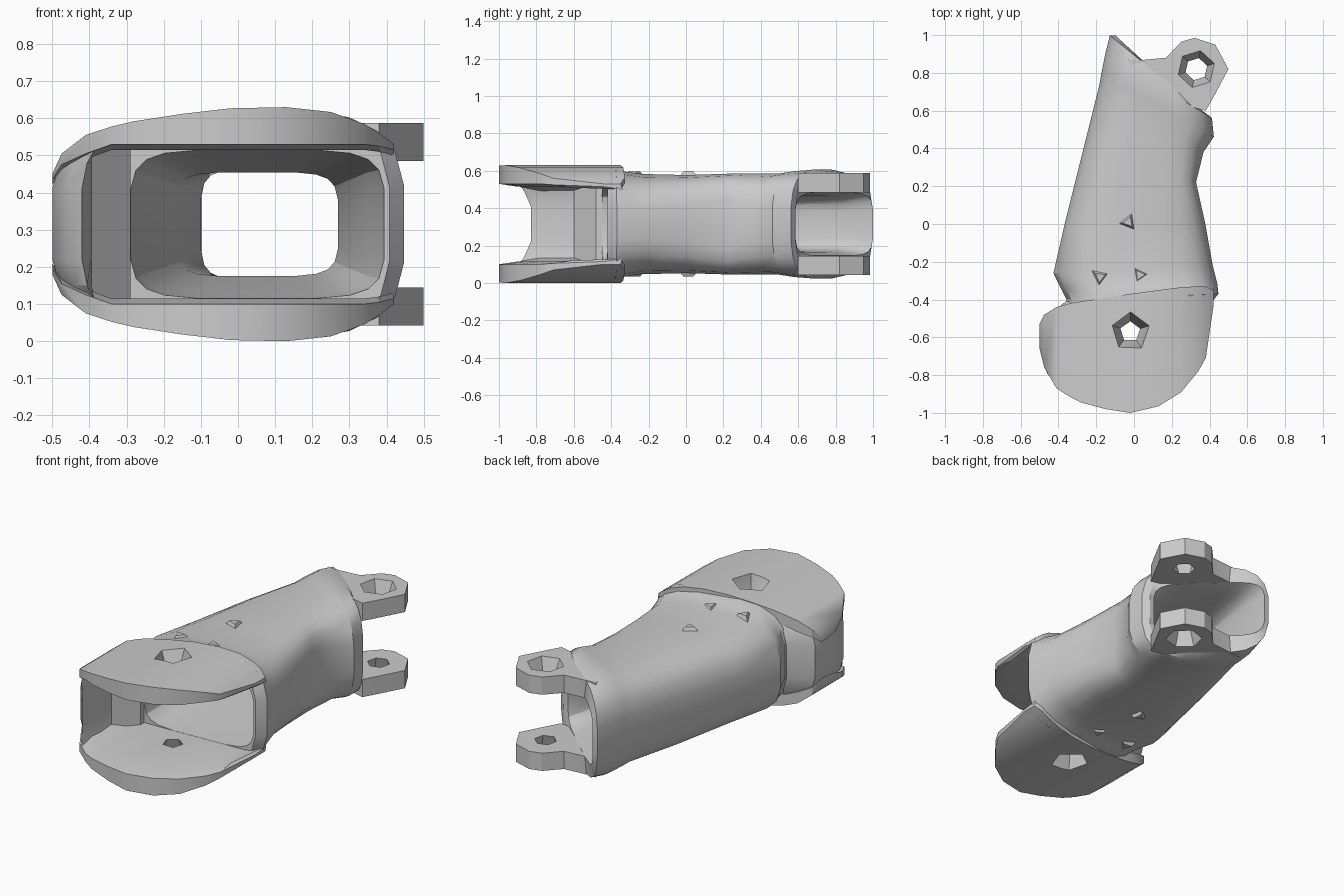
import bpy, bmesh, math

if "Cube" in bpy.data.objects:
    bpy.data.objects.remove(bpy.data.objects["Cube"], do_unlink=True)

MID = 0.315   # height of the mirror plane
SIDES = 20

grey = bpy.data.materials.new("plain grey")
grey.use_nodes = True
grey.diffuse_color = (0.6, 0.6, 0.6, 1)
grey.node_tree.nodes["Principled BSDF"].inputs["Base Color"].default_value = (0.6, 0.6, 0.6, 1)


def shade(ob):
    bpy.ops.object.select_all(action='DESELECT')
    ob.select_set(True)
    bpy.context.view_layer.objects.active = ob
    bpy.ops.object.shade_smooth_by_angle(angle=math.radians(28))


def finish(name, bm):
    bmesh.ops.recalc_face_normals(bm, faces=bm.faces)
    mesh = bpy.data.meshes.new(name)
    bm.to_mesh(mesh)
    bm.free()
    mesh.materials.append(grey)
    ob = bpy.data.objects.new(name, mesh)
    bpy.context.collection.objects.link(ob)
    shade(ob)
    return ob


def loft(bm, rings, closed=False):
    """Skin a list of point rings; closed joins the last ring to the first."""
    loops = [[bm.verts.new(p) for p in ring] for ring in rings]
    n = len(loops[0])
    pairs = list(zip(loops, loops[1:] + loops[:1]))
    for a, b in pairs if closed else pairs[:-1]:
        for i in range(n):
            j = (i + 1) % n
            bm.faces.new((a[i], a[j], b[j], b[i]))
    if not closed:
        bm.faces.new(loops[0])
        bm.faces.new(loops[-1])


def section(xl, yl, xr, yr, half, power_left, power_right):
    """Rounded rectangle across the tube, slanted from left to right."""
    ring = []
    for i in range(SIDES):
        a = 2 * math.pi * (i + 0.5) / SIDES
        c, s = math.cos(a), math.sin(a)
        power = power_right if c > 0 else power_left
        u = math.copysign(abs(c) ** (2 / power), c)
        w = math.copysign(abs(s) ** (2 / power), s)
        t = (u + 1) / 2
        ring.append((xl + (xr - xl) * t, yl + (yr - yl) * t, MID + half * w))
    return ring


def flip(points):
    return [(x, y, 2 * MID - z) for x, y, z in points]


def polygon(x, y, z, r, sides, turn):
    step = 2 * math.pi / sides
    return [(x + r * math.cos(step * i + turn), y + r * math.sin(step * i + turn), z)
            for i in range(sides)]


def cut_hole(ob, x, y, z_in, z_out, r_in, r_out, sides):
    """Cut a flared hole that is widest on the outer face."""
    bm = bmesh.new()
    depth = z_out - z_in
    loft(bm, [polygon(x, y, z, r, sides, 0.3) for z, r in
              ((z_in - depth, r_in), (z_in, r_in), (z_out, r_out), (z_out + depth, r_out))])
    cutter = finish("hole_cutter", bm)
    cutter.hide_render = True
    mod = ob.modifiers.new("hole", 'BOOLEAN')
    mod.operation = 'DIFFERENCE'
    mod.solver = 'EXACT'
    mod.object = cutter
    # Apply ahead of the smoothing so that the cut edges stay sharp
    bpy.context.view_layer.objects.active = ob
    bpy.ops.object.modifier_move_to_index(modifier=mod.name, index=0)
    bpy.ops.object.modifier_apply(modifier=mod.name)
    bpy.data.objects.remove(cutter, do_unlink=True)
    shade(ob)


def mirrored_copy(ob, name):
    bm = bmesh.new()
    bm.from_mesh(ob.data)
    for v in bm.verts:
        v.co.z = 2 * MID - v.co.z
    return finish(name, bm)


# Hollow body: left x, left y, right x, right y, half height, right squareness
outer = [(-.37, -.45, .41, -.42, .305, 3.4), (-.36, -.40, .45, -.37, .308, 3.4),
         (-.39, -.34, .445, -.32, .283, 3.2), (-.43, -.26, .42, -.22, .27, 3.2),
         (-.37, 0, .38, 0, .264, 3.8), (-.27, .4, .33, .22, .272, 5),
         (-.185, .74, .37, .38, .272, 3.6), (-.175, .8, .425, .46, .285, 3.2),
         (-.155, .9, .415, .56, .293, 3.2), (-.13, 1, .38, .585, .275, 3.4)]
inner = [(-.10, 1, .35, .585, .17), (-.1, .85, .30, .50, .15),
         (-.17, .4, .27, .25, .14), (-.28, -.2, .36, -.2, .19),
         (-.29, -.45, .395, -.42, .2)]
bm = bmesh.new()
loft(bm, [section(*s[:5], 3.1, s[5]) for s in outer] + [section(*s, 5, 5) for s in inner],
     closed=True)
finish("hollow_body", bm)

# Crowned round cheek plates: x, front y, back y, top z, underside z
columns = [(-.5, -.66, -.53, .45, .42), (-.475, -.76, -.48, .505, .46),
           (-.41, -.87, -.44, .555, .49), (-.34, -.915, -.42, .578, .515),
           (-.28, -.945, -.41, .592, .515),
           (-.15, -.98, -.39, .612, .515), (-.02, -1, -.37, .627, .515),
           (.13, -.965, -.35, .63, .515), (.25, -.89, -.335, .617, .515),
           (.34, -.78, -.33, .585, .515), (.38, -.71, -.33, .56, .51),
           (.42, -.44, -.35, .53, .5)]
bm = bmesh.new()
loft(bm, [[(x, f, t), (x, b, t), (x, b, u), (x, f + .1, u), (x, f, u + .015)]
          for x, f, b, t, u in columns])
top_cheek = finish("upper_cheek_plate", bm)
cut_hole(top_cheek, -.02, -.57, .515, .627, .055, .105, 5)
mirrored_copy(top_cheek, "lower_cheek_plate")

# Side wall joining the cheeks: height, outer inset, reach of the front end
wall_out = [(-.36, -.41), (-.48, -.5), (-.5, -.64), (-.46, -.79)]
wall_end = (-.42, -.83)
wall_in = [(-.395, -.6), (-.29, -.48), (-.29, -.41)]
levels = [(.1, .06, .06), (.15, .02, .03), (.22, 0, 0)]
levels += [(2 * MID - z, inset, reach) for z, inset, reach in reversed(levels)]
bm = bmesh.new()
loft(bm, [[(x + inset, y, z) for x, y in wall_out]
          + [(wall_end[0] + inset * .7, wall_end[1] - reach, z)]
          + [(x, y, z) for x, y in wall_in] for z, inset, reach in levels])
finish("side_wall", bm)

# Hinge lugs at the slanted end
lug = [(-.03, .87), (.01, .865), (.17, .88), (.25, .965), (.32, .985),
       (.43, .95), (.5, .82), (.42, .67), (.38, .6), (.26, .63), (0, .79)]
bm = bmesh.new()
loft(bm, [[(x, y, z) for x, y in lug] for z in (.485, .588)])
top_lug = finish("upper_hinge_lug", bm)
cut_hole(top_lug, .33, .82, .485, .588, .06, .1, 6)
mirrored_copy(top_lug, "lower_hinge_lug")

# Small low nubs on the upper and lower skin
for k, (x, y, turn) in enumerate([(-.18, -.28, .4), (.03, -.27, 2.2), (-.03, .01, 1.2)]):
    base = polygon(x, y, .55, .075, 3, turn)
    tip = polygon(x, y, .596, .03, 3, turn)
    for side, place in (("upper", list), ("lower", flip)):
        bm = bmesh.new()
        loft(bm, [place(base), place(tip)])
        finish(f"{side}_nub_{k + 1}", bm)
